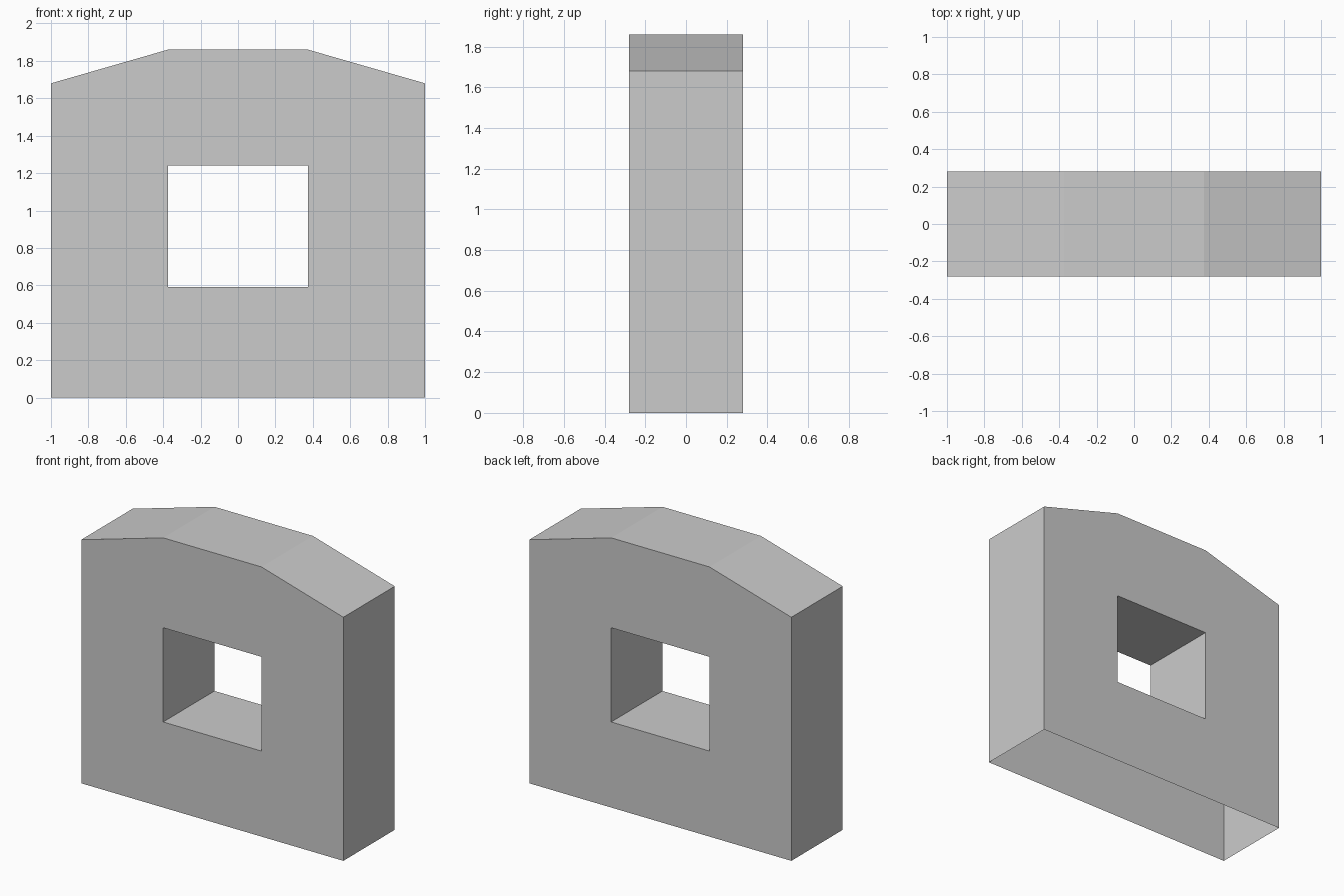
import bpy
import bmesh

cube = bpy.data.objects.get("Cube")
if cube:
    bpy.data.objects.remove(cube, do_unlink=True)

HALF_DEPTH = 0.28
HALF_WINDOW = 0.375

# Plain grey stone
grey = bpy.data.materials.new("grey stone")
grey.use_nodes = True
colour = (0.6, 0.6, 0.6, 1)
grey.diffuse_color = colour
grey.node_tree.nodes["Principled BSDF"].inputs["Base Color"].default_value = colour

# Half profiles from bottom to top, mirrored into closed loops
outer_half = [(1, 0), (1, 1.68), (HALF_WINDOW, 1.86)]
window_half = [(HALF_WINDOW, 0.59), (HALF_WINDOW, 1.24)]


def mirrored(half):
    return half + [(-x, z) for x, z in reversed(half)]


def add_loop(bm, points, y):
    verts = [bm.verts.new((x, y, z)) for x, z in points]
    return [bm.edges.new((verts[i - 1], verts[i])) for i in range(len(verts))]


# Wall with a square window, extruded front to back
bm = bmesh.new()
edges = add_loop(bm, mirrored(outer_half), -HALF_DEPTH)
edges += add_loop(bm, mirrored(window_half), -HALF_DEPTH)
fill = bmesh.ops.triangle_fill(bm, edges=edges, use_beauty=True)
front = [g for g in fill["geom"] if isinstance(g, bmesh.types.BMFace)]
back = bmesh.ops.extrude_face_region(bm, geom=front, use_keep_orig=True)
bmesh.ops.translate(bm, vec=(0, 2 * HALF_DEPTH, 0),
                    verts=[g for g in back["geom"] if isinstance(g, bmesh.types.BMVert)])
bmesh.ops.recalc_face_normals(bm, faces=bm.faces)

# The underside is open
underside = [f for f in bm.faces if all(v.co.z < 0.01 for v in f.verts)]
bmesh.ops.delete(bm, geom=underside, context="FACES_ONLY")

mesh = bpy.data.meshes.new("window_wall")
bm.to_mesh(mesh)
bm.free()
mesh.materials.append(grey)
wall = bpy.data.objects.new("window_wall", mesh)
bpy.context.scene.collection.objects.link(wall)
